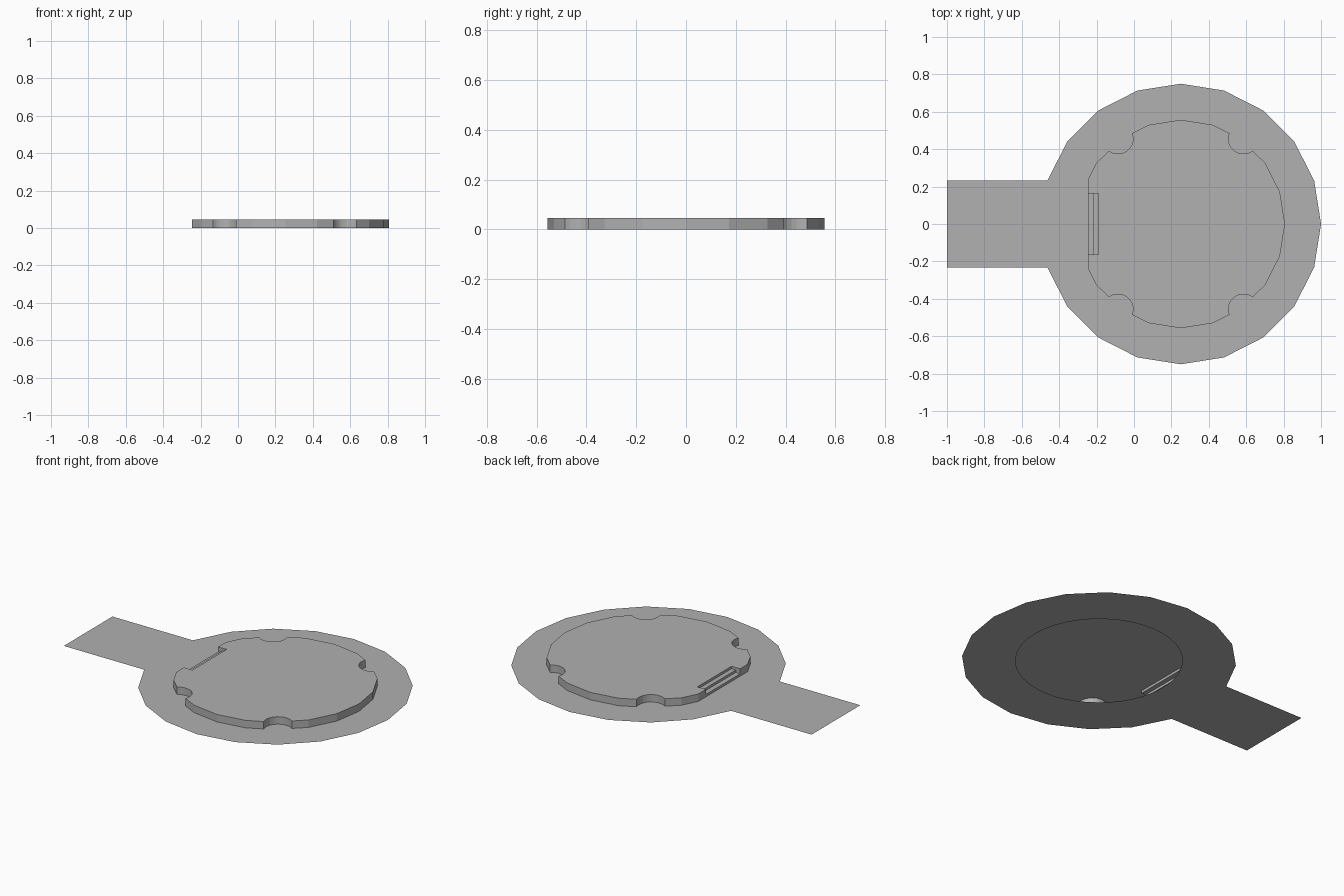
import bpy, bmesh
from math import cos, sin, radians

if "Cube" in bpy.data.objects:
    bpy.data.objects.remove(bpy.data.objects["Cube"])

CX, TOP = 0.25, 0.045
SLOT_X = (-0.19, -0.218, -0.247)      # stair lines of the slot
SLOT_Y = 0.163
LEFT = SLOT_X[2]

grey = bpy.data.materials.new("mid_grey")
grey.diffuse_color = (0.44, 0.44, 0.44, 1)
grey.use_nodes = True
grey.node_tree.nodes["Principled BSDF"].inputs["Base Color"].default_value = grey.diffuse_color


def finish(bm, name):
    bmesh.ops.remove_doubles(bm, verts=bm.verts, dist=1e-5)
    me = bpy.data.meshes.new(name)
    bm.to_mesh(me)
    bm.free()
    me.materials.append(grey)
    ob = bpy.data.objects.new(name, me)
    bpy.context.collection.objects.link(ob)
    return ob


def ring(r, n=20):
    return [(CX + r * cos(radians(360 / n * i)), r * sin(radians(360 / n * i))) for i in range(n)]


def fill_between(bm, outer, inner):
    # flat sheet at z = 0 between two closed outlines
    edges = []
    for loop in (outer, inner):
        vs = [bm.verts.new((x, y, 0)) for x, y in loop]
        edges += [bm.edges.new((vs[i - 1], vs[i])) for i in range(len(vs))]
    bmesh.ops.triangle_fill(bm, edges=edges, use_beauty=True, normal=(0, 0, 1))


# outline of the raised cover: one quarter with a round notch, then mirrored
poly = ring(0.557)
notch = [(0.585 + 0.08 * cos(radians(a)), 0.455 + 0.08 * sin(radians(a)))
         for a in [-53 - 149 * k / 10 for k in range(11)]]
quarter = poly[1:3] + notch + [poly[4]]
upper = [poly[0]] + quarter + [poly[5]]
upper += [(2 * CX - x, y) for x, y in reversed(quarter[1:])]
upper += [(LEFT, 0.235), (LEFT, SLOT_Y)]
outline = upper + [(x, -y) for x, y in reversed(upper[1:])]
n_up = len(upper)

# flat base sheet: round plate with a tab, open under the cover
plate = ring(0.75)
plate[10:11] = [(-1, 0.232), (-1, -0.232)]
bm = bmesh.new()
fill_between(bm, plate, outline)
finish(bm, "base_sheet")

# raised hollow cover: bottom rim, top, walls and stepped slot
bm = bmesh.new()
fill_between(bm, outline, ring(0.457, 40))


def face(pts):
    bm.faces.new([bm.verts.new(p) for p in pts])


def wall(a, b, z0=0, z1=TOP):
    face([(*a, z0), (*b, z0), (*b, z1), (*a, z1)])


slot = [(SLOT_X[0], SLOT_Y), (SLOT_X[0], -SLOT_Y)]
face([(x, y, TOP) for x, y in outline[:n_up] + slot + outline[n_up:]])
for i in range(len(outline)):
    if i != n_up - 1:                 # the slot opening has its own risers
        wall(outline[i], outline[(i + 1) % len(outline)])

# slot stairs: risers, treads and end cheeks
levels = (TOP, 0.03, 0.015, 0)
for i, x in enumerate(SLOT_X):
    wall((x, SLOT_Y), (x, -SLOT_Y), levels[i + 1], levels[i])
    if i < 2:
        nx, z = SLOT_X[i + 1], levels[i + 1]
        face([(x, SLOT_Y, z), (nx, SLOT_Y, z), (nx, -SLOT_Y, z), (x, -SLOT_Y, z)])
        wall((nx, SLOT_Y), (x, SLOT_Y), z, TOP)
        wall((x, -SLOT_Y), (nx, -SLOT_Y), z, TOP)
# outward-facing walls
for f in bm.faces:
    f.normal_update()
finish(bm, "raised_cover")
